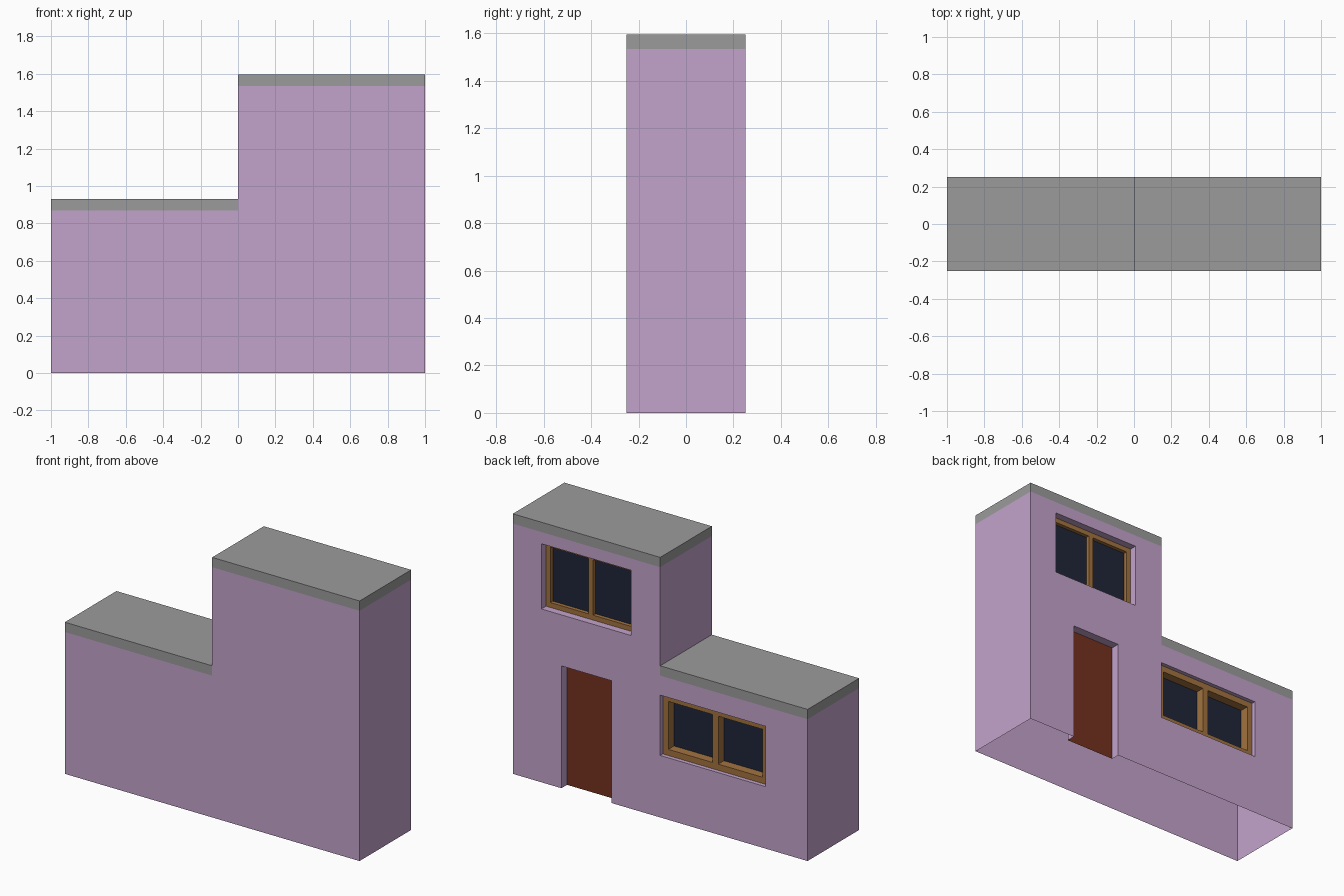
import bpy, bmesh
from mathutils import Vector

if "Cube" in bpy.data.objects:
    bpy.data.objects.remove(bpy.data.objects["Cube"])

D = 0.25                      # half depth of the house
LOW, HIGH, BAND = 0.93, 1.595, 0.06


def material(name, rgb):
    m = bpy.data.materials.new(name)
    m.diffuse_color = (*rgb, 1)
    m.use_nodes = True
    m.node_tree.nodes["Principled BSDF"].inputs["Base Color"].default_value = m.diffuse_color
    return m


WALL = material("lavender_plaster", (0.55, 0.37, 0.60))
ROOF = material("grey_roof", (0.33, 0.33, 0.33))
WOOD = material("window_wood", (0.36, 0.17, 0.05))
GLASS = material("dark_glass", (0.014, 0.019, 0.04))
DOOR = material("door_red_brown", (0.18, 0.032, 0.014))


def rect(bm, axis, pos, a, b, sign):
    """Axis-aligned rectangle; a and b are ranges on the other two axes."""
    pts = []
    for u, v in ((a[0], b[0]), (a[1], b[0]), (a[1], b[1]), (a[0], b[1])):
        p = [u, v]
        p.insert(axis, pos)
        pts.append(bm.verts.new(p))
    f = bm.faces.new(pts)
    f.normal_update()
    if f.normal[axis] * sign < 0:
        f.normal_flip()


def box(bm, x, y, z):
    r = bmesh.ops.create_cube(bm, size=1)
    for v in r["verts"]:
        v.co = Vector([(p[0] + p[1]) / 2 + c * (p[1] - p[0])
                       for p, c in zip((x, y, z), v.co)])


def finish(bm, name, mat, weld=False):
    if weld:
        bmesh.ops.remove_doubles(bm, verts=bm.verts, dist=1e-5)
    me = bpy.data.meshes.new(name)
    bm.to_mesh(me)
    bm.free()
    me.materials.append(mat)
    ob = bpy.data.objects.new(name, me)
    bpy.context.collection.objects.link(ob)
    return ob


# openings in the back wall: x range, z range, reveal depth
low_win = ((-0.715, 0.0), (0.38, 0.75), 0.025)
high_win = ((0.198, 0.806), (1.063, 1.463), 0.045)
doorway = ((0.331, 0.67), (0.0, 0.75), 0.054)
openings = (low_win, high_win, doorway)

# walls: thin hollow shell, open underneath
bm = bmesh.new()
zl, zh = LOW - BAND, HIGH - BAND
rect(bm, 1, -D, (-1, 0), (0, zl), -1)
rect(bm, 1, -D, (0, 1), (0, zh), -1)
rect(bm, 0, -1, (-D, D), (0, zl), -1)
rect(bm, 0, 1, (-D, D), (0, zh), 1)
rect(bm, 0, 0, (-D, D), (LOW, zh), -1)

# back wall as a grid of panels that skips the openings
xs = sorted({-1, 0, 1, *(v for o in openings for v in o[0])})
zs = sorted({0, zl, zh, *(v for o in openings for v in o[1])})
for x in zip(xs, xs[1:]):
    for z in zip(zs, zs[1:]):
        cx, cz = sum(x) / 2, sum(z) / 2
        if cx < 0 and cz > zl:
            continue
        if any(o[0][0] < cx < o[0][1] and o[1][0] < cz < o[1][1] for o in openings):
            continue
        rect(bm, 1, D, x, z, 1)

# reveals around each opening
for x, z, d in openings:
    y = (D - d, D)
    rect(bm, 0, x[0], y, z, 1)
    rect(bm, 0, x[1], y, z, -1)
    rect(bm, 2, z[1], x, y, -1)
    if z[0] > 0:
        rect(bm, 2, z[0], x, y, 1)
finish(bm, "walls", WALL, weld=True)

# flat roofs with grey edge bands
for name, x, top, right in (("low_roof", (-1, 0), LOW, False),
                            ("high_roof", (0, 1), HIGH, True)):
    bm = bmesh.new()
    z = (top - BAND, top)
    rect(bm, 2, top, x, (-D, D), 1)
    rect(bm, 1, -D, x, z, -1)
    rect(bm, 1, D, x, z, 1)
    rect(bm, 0, x[0], (-D, D), z, -1)
    if right:
        rect(bm, 0, x[1], (-D, D), z, 1)
    finish(bm, name, ROOF, weld=True)


# windows: wooden frame with a centre mullion over a dark pane
def window(name, opening, width, glass_depth):
    x, z, d = opening
    y = (D - glass_depth, D - d)
    cx = sum(x) / 2
    bm = bmesh.new()
    box(bm, x, y, (z[0], z[0] + width))
    box(bm, x, y, (z[1] - width, z[1]))
    inner = (z[0] + width, z[1] - width)
    for left in (x[0], cx - width / 2, x[1] - width):
        box(bm, (left, left + width), y, inner)
    finish(bm, name + "_frame", WOOD)
    bm = bmesh.new()
    rect(bm, 1, y[0], (x[0] + width, x[1] - width), inner, 1)
    finish(bm, name + "_glass", GLASS)


window("lower_window", low_win, 0.038, 0.08)
window("upper_window", high_win, 0.03, 0.068)

# door panel set back in its doorway
bm = bmesh.new()
rect(bm, 1, D - doorway[2], doorway[0], doorway[1], 1)
finish(bm, "door", DOOR)
